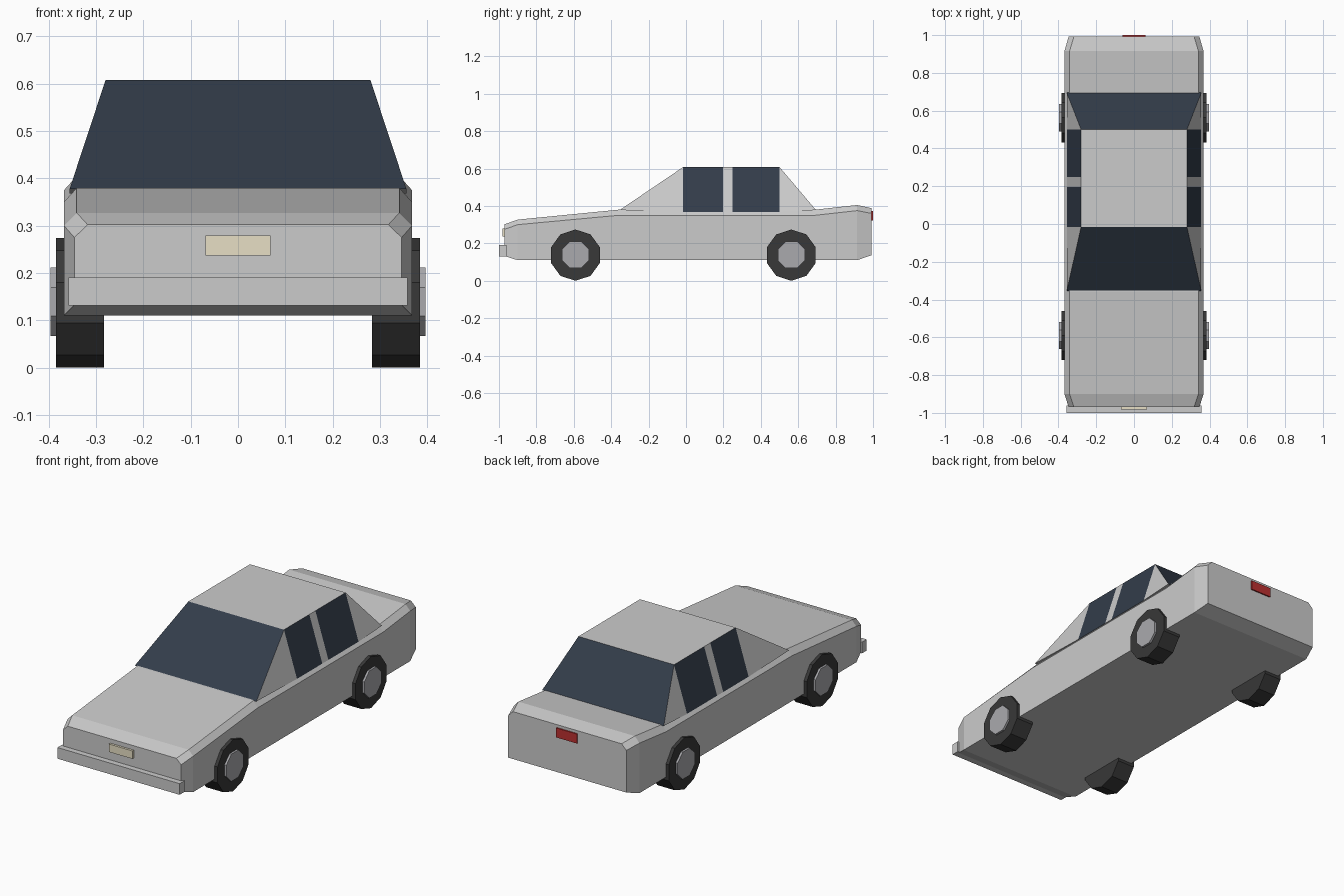
import bpy, bmesh
from math import pi
from mathutils import Matrix

if "Cube" in bpy.data.objects:
    bpy.data.objects.remove(bpy.data.objects["Cube"])


def material(name, rgb):
    m = bpy.data.materials.new(name)
    m.diffuse_color = (*rgb, 1)
    m.use_nodes = True
    m.node_tree.nodes["Principled BSDF"].inputs["Base Color"].default_value = m.diffuse_color
    return m


GLASS = material("dark_glass", (0.033, 0.046, 0.068))
RUBBER = material("rubber", (0.04, 0.04, 0.04))
HUB = material("hub_grey", (0.4, 0.4, 0.42))
CREAM = material("cream", (0.8, 0.74, 0.56))
RED = material("red", (0.5, 0.03, 0.03))
PAINT = material("paint", (0.8, 0.8, 0.8))


def finish(bm, name, *mats):
    bmesh.ops.recalc_face_normals(bm, faces=bm.faces)
    me = bpy.data.meshes.new(name)
    bm.to_mesh(me)
    bm.free()
    for m in mats:
        me.materials.append(m)
    ob = bpy.data.objects.new(name, me)
    bpy.context.collection.objects.link(ob)
    return ob


def box(name, half_x, y0, y1, z0, z1, *mats):
    bm = bmesh.new()
    mat = Matrix.Translation((0, (y0 + y1) / 2, (z0 + z1) / 2)) @ \
        Matrix.Diagonal((2 * half_x, y1 - y0, z1 - z0, 1))
    bmesh.ops.create_cube(bm, size=1, matrix=mat)
    return finish(bm, name, *mats)


def cylinder(name, sides, radius, x0, x1, y, z, turn, mat):
    bm = bmesh.new()
    m = Matrix.Translation(((x0 + x1) / 2, y, z)) @ \
        Matrix.Rotation(turn, 4, 'X') @ Matrix.Rotation(pi / 2, 4, 'Y')
    bmesh.ops.create_cone(bm, cap_ends=True, segments=sides, radius1=radius,
                          radius2=radius, depth=abs(x1 - x0), matrix=m)
    return finish(bm, name, mat)


# Body: loft of chamfered sections (y, half width, bottom, shoulder, top half width, top)
sections = [
    (-0.97, 0.346, 0.132, 0.275, 0.318, 0.302),
    (-0.90, 0.368, 0.11, 0.30, 0.341, 0.327),
    (-0.36, 0.368, 0.11, 0.35, 0.341, 0.38),
    (0.69, 0.368, 0.11, 0.35, 0.341, 0.38),
    (0.915, 0.368, 0.11, 0.375, 0.341, 0.405),
    (0.993, 0.346, 0.137, 0.36, 0.318, 0.388),
]
bm = bmesh.new()
rings = []
for y, w, zb, zs, wt, zt in sections:
    half = [(w, zb), (w, zs), (wt, zt)]
    ring = half + [(-x, z) for x, z in reversed(half)]
    rings.append([bm.verts.new((x, y, z)) for x, z in ring])
for a, b in zip(rings, rings[1:]):
    for i in range(6):
        j = (i + 1) % 6
        bm.faces.new((a[i], a[j], b[j], b[i]))
bm.faces.new(rings[0])
bm.faces.new(rings[-1])
finish(bm, "body")

# Cabin: roof, glass panes, pillars and floor
BASE_W, ROOF_W, BASE_Z, ROOF_Z = 0.356, 0.28, 0.368, 0.608
posts = [-0.015, 0.197, 0.248, 0.5]
bm = bmesh.new()
sides = []
for s in (1, -1):
    front = bm.verts.new((s * BASE_W, -0.355, 0.378))
    rear = bm.verts.new((s * BASE_W, 0.695, 0.378))
    low = [bm.verts.new((s * BASE_W, y, BASE_Z)) for y in posts]
    high = [bm.verts.new((s * ROOF_W, y, ROOF_Z)) for y in posts]
    bm.faces.new((front, low[0], high[0]))
    bm.faces.new((rear, low[-1], high[-1]))
    for i in range(3):
        pane = bm.faces.new((low[i], low[i + 1], high[i + 1], high[i]))
        pane.material_index = 0 if i == 1 else 1
    sides.append((front, rear, low, high))
(fa, ra, la, ha), (fb, rb, lb, hb) = sides
bm.faces.new(ha + hb[::-1])
bm.faces.new([fa] + la + [ra, rb] + lb[::-1] + [fb])
for quad in ((fa, ha[0], hb[0], fb), (ra, ha[-1], hb[-1], rb)):
    bm.faces.new(quad).material_index = 1
finish(bm, "cabin", PAINT, GLASS)

# Bumper and plates
box("front_bumper", 0.358, -1.0, -0.96, 0.131, 0.19)
box("front_plate", 0.069, -0.982, -0.96, 0.237, 0.279, CREAM)
box("rear_plate", 0.061, 0.98, 1.0, 0.323, 0.373, RED)

# Wheels: ten-sided tyres with eight-sided hubs
for end, y in (("front", -0.591), ("rear", 0.563)):
    for side, s in (("right", 1), ("left", -1)):
        cylinder(f"{end}_{side}_tyre", 10, 0.137, s * 0.283, s * 0.385,
                 y, 0.137, pi / 2, RUBBER)
        cylinder(f"{end}_{side}_hub", 8, 0.078, s * 0.36, s * 0.396,
                 y, 0.139, pi / 8, HUB)
